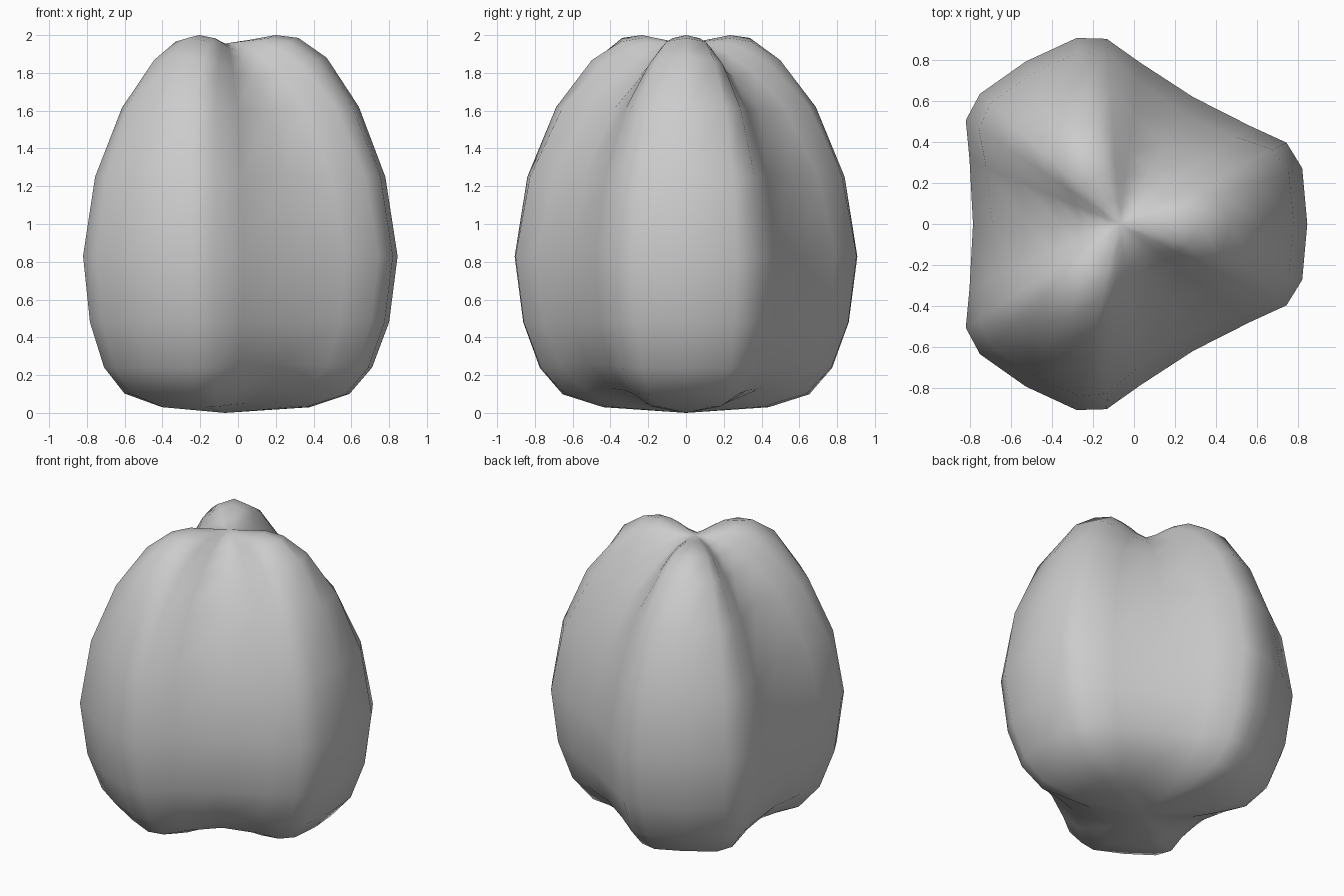
import bpy, bmesh
from math import radians, cos, sin

if "Cube" in bpy.data.objects:
    bpy.data.objects.remove(bpy.data.objects["Cube"])

# Plain grey skin
grey = bpy.data.materials.new("grey_skin")
grey.use_nodes = True
grey.diffuse_color = (0.6, 0.6, 0.6, 1)
grey.node_tree.nodes["Principled BSDF"].inputs["Base Color"].default_value = (0.6, 0.6, 0.6, 1)

AXIS_X = -0.07
# Rings from base to crown: lobe radius, lobe z, valley radius, valley z, fullness
RINGS = [
    (0.45, 0.03, 0.25, 0.05, 0.7),
    (0.66, 0.10, 0.46, 0.13, 0.9),
    (0.78, 0.24, 0.60, 0.26, 1.0),
    (0.87, 0.48, 0.69, 0.48, 1.0),
    (0.915, 0.83, 0.715, 0.85, 1.0),
    (0.85, 1.25, 0.62, 1.25, 0.9),
    (0.71, 1.62, 0.45, 1.60, 0.65),
    (0.54, 1.88, 0.29, 1.78, 0.3),
    (0.39, 1.985, 0.19, 1.87, 0.1),
    (0.27, 2.00, 0.12, 1.92, 0.0),
    (0.13, 1.975, 0.06, 1.945, 0.0),
]
# Around one lobe: angle from its ridge, full weight, pinched weight
SECTION = [(-60, 0, 0), (-37, 0.4, 0.2), (-26, 0.95, 0.5), (-17, 1.08, 0.8),
           (0, 1, 1), (17, 1.08, 0.8), (26, 0.95, 0.5), (37, 0.4, 0.2)]

# Three-lobed pod lofted through the rings
bm = bmesh.new()
loops = []
for lobe_r, lobe_z, dip_r, dip_z, full in RINGS:
    loop = []
    for lobe in (0, 120, 240):
        for offset, wide, narrow in SECTION:
            w = narrow + (wide - narrow) * full
            r = dip_r + (lobe_r - dip_r) * w
            z = dip_z + (lobe_z - dip_z) * w
            a = radians(lobe + offset)
            loop.append(bm.verts.new((AXIS_X + r * cos(a), r * sin(a), z)))
    loops.append(loop)

count = len(loops[0])
base = bm.verts.new((AXIS_X, 0, 0))
crown = bm.verts.new((AXIS_X, 0, 1.955))
for i in range(count):
    j = (i + 1) % count
    for low, high in zip(loops, loops[1:]):
        bm.faces.new((low[i], low[j], high[j], high[i]))
    bm.faces.new((base, loops[0][j], loops[0][i]))
    bm.faces.new((crown, loops[-1][i], loops[-1][j]))
bmesh.ops.recalc_face_normals(bm, faces=bm.faces)
for face in bm.faces:
    face.smooth = True

mesh = bpy.data.meshes.new("lobed_pod")
bm.to_mesh(mesh)
bm.free()
mesh.materials.append(grey)
bpy.context.collection.objects.link(bpy.data.objects.new("lobed_pod", mesh))
